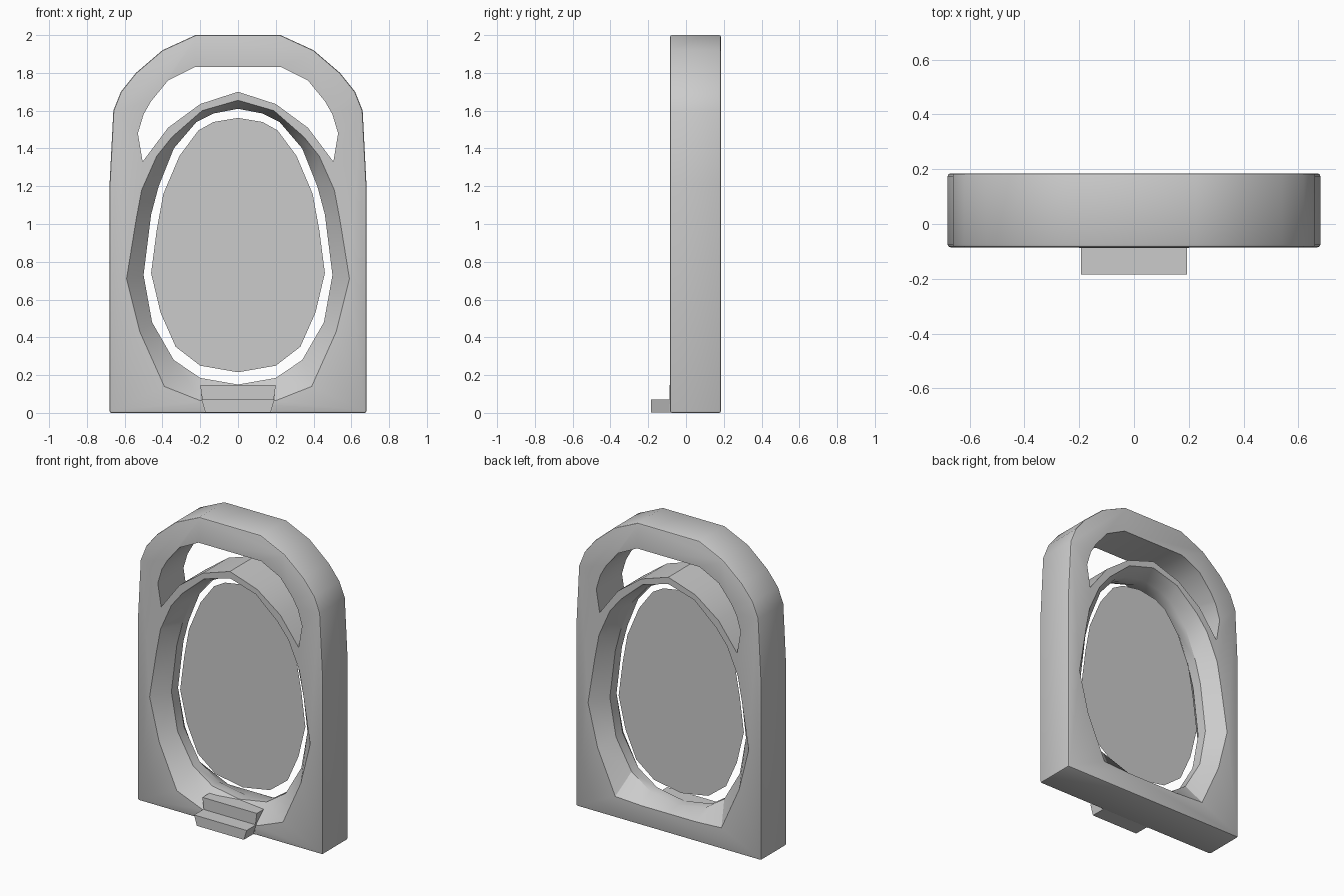
import bpy, bmesh, math

if "Cube" in bpy.data.objects:
    bpy.data.objects.remove(bpy.data.objects["Cube"])

FRONT, BACK, MID = -0.085, 0.185, 0.05


def mirrored(half):
    """Close a right-hand outline of (x, z) points with its mirror image."""
    return half + [(-x, z) for x, z in reversed(half) if x > 1e-6]


def loft(name, sections):
    """Solid through (y, outline) sections with capped ends."""
    bm = bmesh.new()
    rings = [[bm.verts.new((x, y, z)) for x, z in pts] for y, pts in sections]
    n = len(rings[0])
    for a, b in zip(rings, rings[1:]):
        for i in range(n):
            j = (i + 1) % n
            bm.faces.new((a[i], a[j], b[j], b[i]))
    bm.faces.new(rings[0])
    if len(rings) > 1:
        bm.faces.new(rings[-1][::-1])
        bmesh.ops.recalc_face_normals(bm, faces=bm.faces)
    me = bpy.data.meshes.new(name)
    bm.to_mesh(me)
    bm.free()
    ob = bpy.data.objects.new(name, me)
    bpy.context.collection.objects.link(ob)
    return ob


def activate(ob):
    bpy.ops.object.select_all(action='DESELECT')
    ob.select_set(True)
    bpy.context.view_layer.objects.active = ob


def bevel(ob, width):
    m = ob.modifiers.new("edge", 'BEVEL')
    m.width, m.segments = width, 2
    m.limit_method, m.angle_limit = 'ANGLE', math.radians(60)
    activate(ob)
    bpy.ops.object.modifier_apply(modifier=m.name)


def cut(ob, cutter):
    m = ob.modifiers.new("cut", 'BOOLEAN')
    m.operation, m.solver, m.object = 'DIFFERENCE', 'EXACT', cutter
    activate(ob)
    bpy.ops.object.modifier_apply(modifier=m.name)
    bpy.data.objects.remove(cutter)


# Arched frame slab
outer = mirrored([(0.68, 0), (0.68, 1.21), (0.66, 1.60), (0.62, 1.70),
                  (0.54, 1.80), (0.40, 1.92), (0.225, 2.0)])
frame = loft("arched_frame", [(FRONT, outer), (BACK, outer)])
bevel(frame, 0.01)

# Crescent opening above the oval
crescent = mirrored([(0, 1.70), (0.20, 1.635), (0.37, 1.51), (0.505, 1.33),
                     (0.53, 1.48), (0.50, 1.58), (0.46, 1.65), (0.37, 1.76),
                     (0.23, 1.83)])
cut(frame, loft("crescent_cutter", [(-0.3, crescent), (0.4, crescent)]))

# Oval opening, flared to both faces with a narrow throat
throat = mirrored([(0, 0.15), (0.20, 0.185), (0.34, 0.28), (0.455, 0.48),
                   (0.50, 0.73), (0.46, 1.05), (0.42, 1.20), (0.34, 1.40),
                   (0.22, 1.54), (0.13, 1.585), (0, 1.61)])
flare = [(0.39, 0.14), (0.52, 0.43), (0.59, 0.71), (0.54, 1.02), (0.51, 1.18),
         (0.43, 1.36), (0.35, 1.46), (0.19, 1.60), (0, 1.655)]
front = mirrored([(0, 0.06), (0.20, 0.065)] + flare)
back = mirrored([(0, 0.13), (0.20, 0.13)] + flare)
cut(frame, loft("oval_cutter", [(-0.2, front), (FRONT, front), (0.015, throat),
                                (0.085, throat), (BACK, back), (0.3, back)]))
activate(frame)
bpy.ops.object.shade_smooth_by_angle(angle=math.radians(30))

# Flat panel floating in the throat
panel = mirrored([(0, 0.215), (0.20, 0.25), (0.33, 0.35), (0.41, 0.53),
                  (0.46, 0.74), (0.43, 0.97), (0.395, 1.16), (0.31, 1.36),
                  (0.21, 1.495), (0.13, 1.54), (0.01, 1.56)])
loft("oval_panel", [(MID, panel)])

# Two steps leading in, slightly narrower at the base
for name, y0, y1, top, half in (("lower_step", -0.185, -0.07, 0.07, 0.193),
                                ("upper_step", FRONT - 0.003, 0.03, 0.148, 0.20)):
    shape = mirrored([(half - 0.02, 0.003), (half, top)])
    loft(name, [(y0, shape), (y1, shape)])
